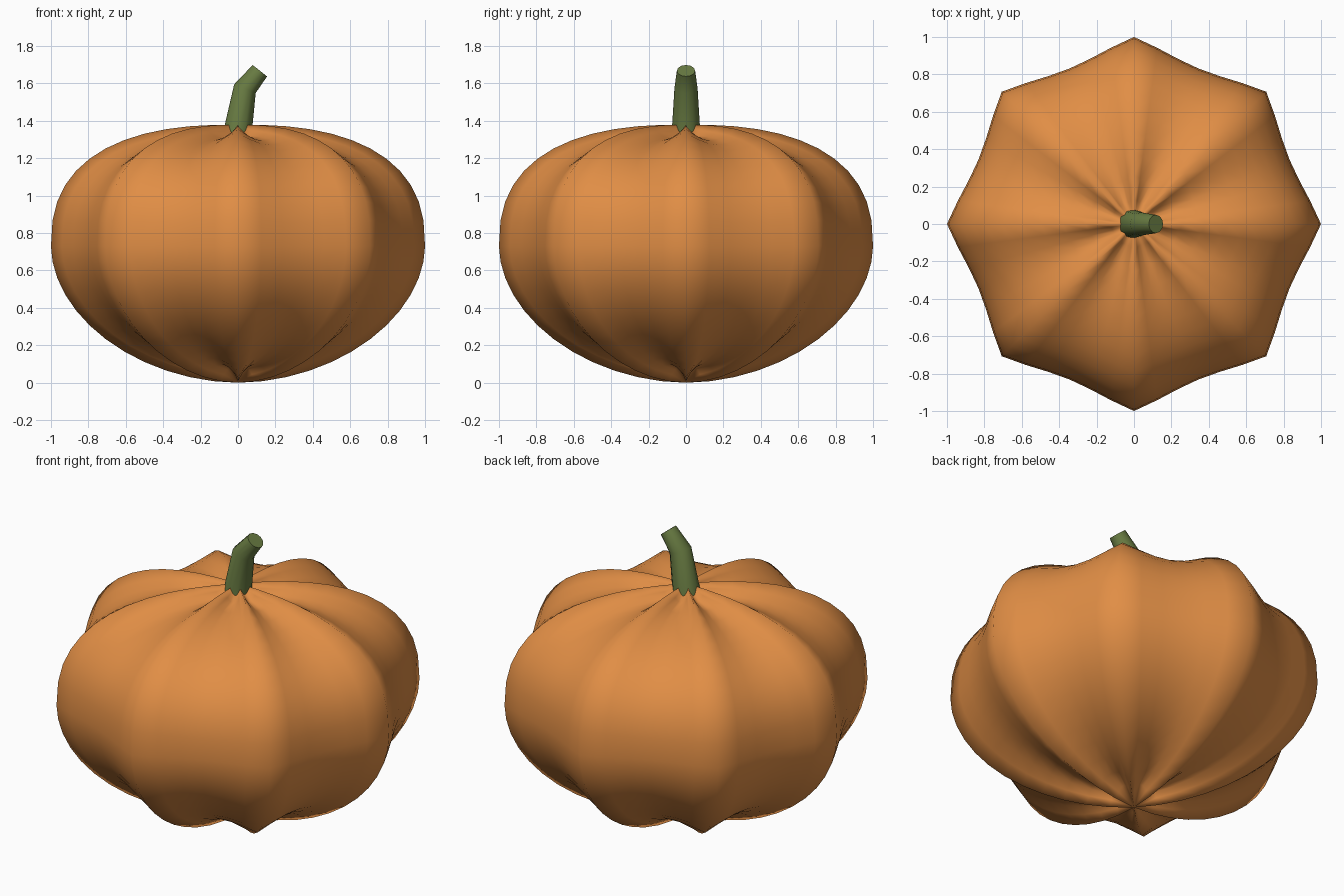
import bpy, bmesh
from math import sin, cos, pi
from mathutils import Vector

if "Cube" in bpy.data.objects:
    bpy.data.objects.remove(bpy.data.objects["Cube"])


def material(name, rgb):
    m = bpy.data.materials.new(name)
    m.diffuse_color = (*rgb, 1)
    m.use_nodes = True
    m.node_tree.nodes["Principled BSDF"].inputs["Base Color"].default_value = m.diffuse_color
    return m


def loft(name, rings, mat, smooth_angle, start=None, end=None):
    """Skin a list of equal point rings; close the ends with a pole point or a flat cap."""
    bm = bmesh.new()
    loops = [[bm.verts.new(p) for p in ring] for ring in rings]
    n = len(loops[0])
    for a, b in zip(loops, loops[1:]):
        for i in range(n):
            j = (i + 1) % n
            bm.faces.new((a[i], a[j], b[j], b[i]))
    for loop, pole in ((loops[0], start), (loops[-1], end)):
        if pole is None:
            bm.faces.new(loop)
        else:
            tip = bm.verts.new(pole)
            for i in range(n):
                bm.faces.new((loop[i], loop[(i + 1) % n], tip))
    bmesh.ops.recalc_face_normals(bm, faces=bm.faces)
    mesh = bpy.data.meshes.new(name)
    bm.to_mesh(mesh)
    bm.free()
    mesh.materials.append(mat)
    obj = bpy.data.objects.new(name, mesh)
    bpy.context.collection.objects.link(obj)
    bpy.ops.object.select_all(action='DESELECT')
    obj.select_set(True)
    bpy.context.view_layer.objects.active = obj
    bpy.ops.object.shade_smooth_by_angle(angle=smooth_angle)
    return obj


# Pumpkin body: squashed globe with eight ridges and soft valleys between them
SEGMENTS, RINGS, MID = 48, 24, 0.73
body_rings = []
for k in range(1, RINGS):
    lat = -pi / 2 + pi * k / RINGS
    r = cos(lat)
    if lat > 1e-6:
        z = 0.65 * (1 - r ** 2.5) ** (1 / 2.5)
    elif lat < -1e-6:
        z = -0.73 * (1 - r ** 1.9) ** (1 / 1.9)
    else:
        z = 0
    ring = []
    for i in range(SEGMENTS):
        a = 2 * pi * i / SEGMENTS
        s = 1 - 0.1 * abs(sin(4 * a))
        ring.append((s * r * cos(a), s * r * sin(a), MID + s * z))
    body_rings.append(ring)
loft("pumpkin_body", body_rings, material("orange_skin", (0.75, 0.27, 0.06)), pi,
     start=(0, 0, 0), end=(0, 0, MID + 0.65))

# Stem: tapered tube with one bend toward +x (x, z, radius, tilt)
stem_rings = []
for x, z, rad, tilt in ((-0.012, 1.28, 0.08, 0.1), (0.037, 1.572, 0.062, 0.38),
                        (0.117, 1.668, 0.049, 0.67)):
    side = Vector((cos(tilt), 0, -sin(tilt)))
    stem_rings.append([Vector((x, 0, z)) + side * rad * cos(2 * pi * i / 12)
                       + Vector((0, rad * sin(2 * pi * i / 12), 0)) for i in range(12)])
loft("stem", stem_rings, material("green_stem", (0.14, 0.2, 0.055)), 0.8)
